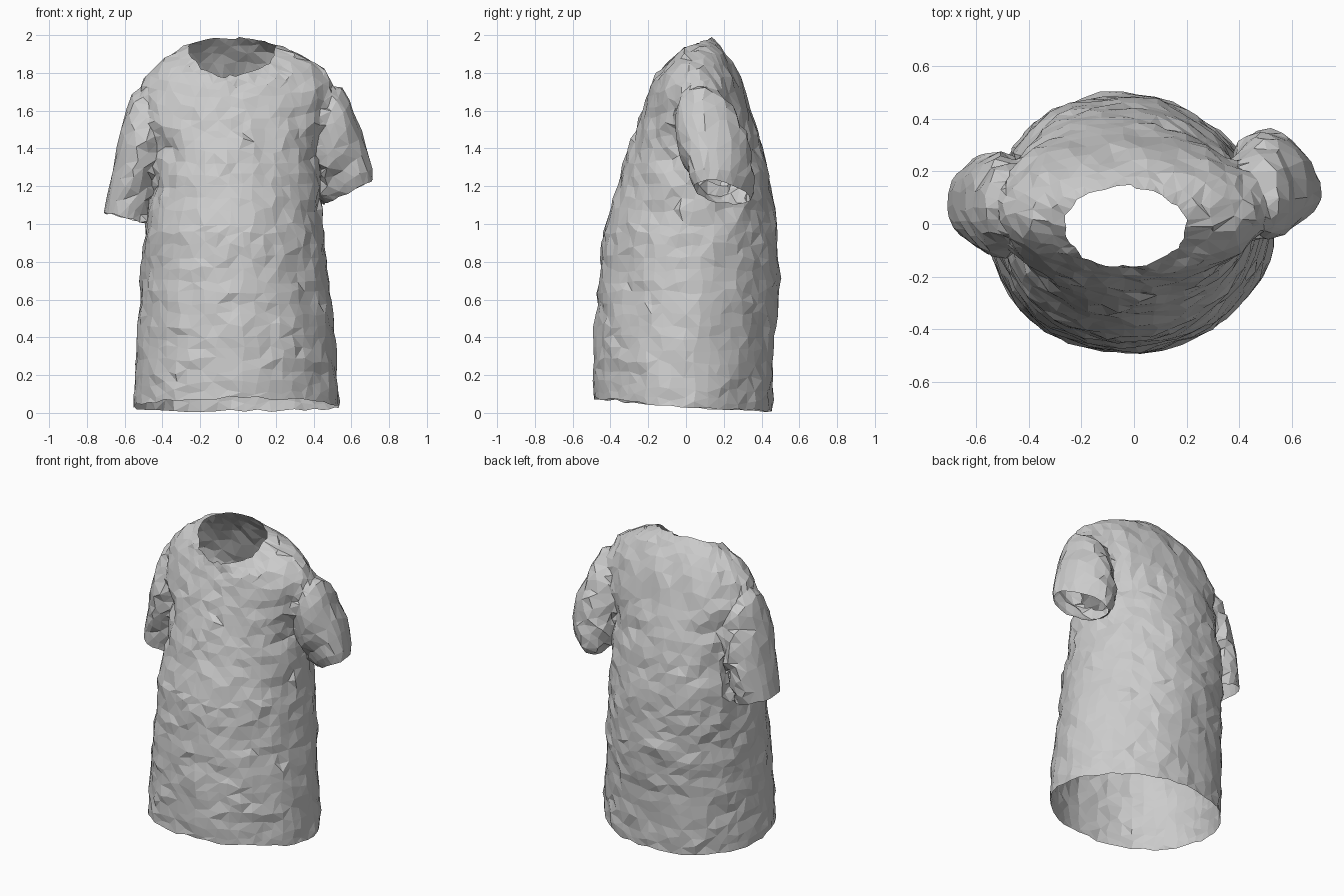
import bpy, bmesh, math, random
from mathutils import Vector, noise

random.seed(4)
cube = bpy.data.objects.get("Cube")
if cube:
    bpy.data.objects.remove(cube)


def make_material(name, colour):
    mat = bpy.data.materials.new(name)
    mat.use_nodes = True
    mat.diffuse_color = colour
    mat.node_tree.nodes["Principled BSDF"].inputs["Base Color"].default_value = colour
    return mat


cloth = make_material("light grey cloth", (0.6, 0.6, 0.6, 1))


def smooth_keys(keys):
    """Catmull-Rom interpolation between rows of section values, at even height steps."""
    rows = []
    last = len(keys) - 1
    for i in range(last):
        quad = list(zip(keys[max(i - 1, 0)], keys[i], keys[i + 1], keys[min(i + 2, last)]))
        steps = max(2, round(abs(keys[i + 1][1] - keys[i][1]) / .065))
        for s in range(steps):
            t = s / steps
            rows.append([b + 0.5 * t * (c - a + t * (2*a - 5*b + 4*c - d + t * (3*(b - c) + d - a)))
                         for a, b, c, d in quad])
    rows.append(keys[-1])
    return rows


def loft(name, rings):
    """Closed tube; its end caps carry material index 1 so they can be opened later."""
    bm = bmesh.new()
    loops = [[bm.verts.new(p) for p in ring] for ring in rings]
    n = len(loops[0])
    for a, b in zip(loops, loops[1:]):
        for i in range(n):
            j = (i + 1) % n
            bm.faces.new((a[i], a[j], b[j], b[i]))
    for loop in (loops[0], loops[-1]):
        centre = bm.verts.new(sum((v.co for v in loop), Vector()) / n)
        for i in range(n):
            bm.faces.new((loop[i], loop[(i + 1) % n], centre)).material_index = 1
    bmesh.ops.recalc_face_normals(bm, faces=bm.faces[:])
    mesh = bpy.data.meshes.new(name)
    bm.to_mesh(mesh)
    bm.free()
    mesh.materials.append(cloth)
    mesh.materials.append(cloth)
    obj = bpy.data.objects.new(name, mesh)
    bpy.context.collection.objects.link(obj)
    return obj


def body_ring(row, n=46):
    zf, zs, zb, x0, x1, yf, yb = row
    ring = []
    for i in range(n):
        a = math.tau * i / n
        c, s = math.cos(a), math.sin(a)
        # The cloth hangs fuller toward the right and back
        if s > 0:
            full = -.03 if c > 0 else .04 + .06 * math.exp(-((zs - 1.15) / .35) ** 2)
        else:
            full = -.02 if c > 0 else .02
        k = 1 + full * math.sin(2 * a) ** 2
        z = zs + ((zb if s > 0 else zf) - zs) * abs(s)
        ring.append(Vector(((x0 + x1) / 2 + k * c * (x1 - x0) / 2,
                            (yf + yb) / 2 + k * s * (yb - yf) / 2, z)))
    return ring


def sleeve_ring(row, n=20):
    xi, zi, xo, zo, yi, yo, r = row
    inner, outer = Vector((xi, yi, zi)), Vector((xo, yo, zo))
    mid, half = (inner + outer) / 2, (outer - inner) / 2
    return [mid + half * math.cos(math.tau * i / n) + Vector((0, r * math.sin(math.tau * i / n), 0))
            for i in range(n)]


# Body: heights at front, side, back; then left-right and front-back limits
body_keys = [
    (.08, .03, .01, -.55, .535, -.49, .455),
    (.4, .4, .4, -.535, .515, -.48, .47),
    (.7, .7, .7, -.51, .48, -.46, .495),
    (1.0, 1.0, 1.0, -.49, .455, -.42, .48),
    (1.2, 1.2, 1.2, -.46, .43, -.36, .45),
    (1.38, 1.42, 1.4, -.47, .43, -.305, .40),
    (1.55, 1.62, 1.6, -.52, .49, -.245, .345),
    (1.67, 1.76, 1.78, -.5, .51, -.205, .28),
    (1.75, 1.865, 1.91, -.39, .41, -.18, .21),
    (1.79, 1.93, 1.985, -.26, .20, -.165, .14),
]
shirt = loft("shirt", [body_ring(r) for r in smooth_keys(body_keys)])

# Sleeves: x and z of the inner and outer edge, y of both edges, half depth
left_keys = [
    (.30, 1.45, .40, 1.74, .08, .07, .09),
    (.36, 1.35, .56, 1.73, .14, .09, .18),
    (.39, 1.25, .62, 1.57, .20, .10, .20),
    (.41, 1.16, .69, 1.39, .24, .12, .17),
    (.45, 1.10, .71, 1.23, .26, .12, .13),
]
right_keys = [
    (-.30, 1.45, -.40, 1.72, .05, .05, .09),
    (-.38, 1.33, -.56, 1.69, .08, .06, .18),
    (-.43, 1.20, -.62, 1.50, .09, .06, .20),
    (-.45, 1.10, -.67, 1.27, .10, .07, .18),
    (-.47, 1.00, -.715, 1.06, .10, .07, .15),
]
bpy.context.view_layer.objects.active = shirt
for name, keys in (("left_sleeve", left_keys), ("right_sleeve", right_keys)):
    sleeve = loft(name, [sleeve_ring(r) for r in smooth_keys(keys)])
    mod = shirt.modifiers.new("join " + name, "BOOLEAN")
    mod.operation, mod.solver, mod.object = "UNION", "EXACT", sleeve
    bpy.ops.object.modifier_apply(modifier=mod.name)
    bpy.data.objects.remove(sleeve)

# Open the neck, hem and cuffs, then soften the armhole seams
bm = bmesh.new()
bm.from_mesh(shirt.data)
bmesh.ops.delete(bm, geom=[f for f in bm.faces if f.material_index == 1], context="FACES")
bmesh.ops.remove_doubles(bm, verts=bm.verts[:], dist=0.02)
bmesh.ops.triangulate(bm, faces=bm.faces[:])
shoulders = [v for v in bm.verts if abs(v.co.x) > .3 and v.co.z > 1.3 and not v.is_boundary]
bmesh.ops.smooth_vert(bm, verts=shoulders, factor=.5,
                      use_axis_x=True, use_axis_y=True, use_axis_z=True)
bm.normal_update()


def fold_height(p):
    """Draped cloth: flattened noise folds, stronger round the armholes."""
    armhole = math.exp(-((abs(p.x) - .44) / .1) ** 2 - ((p.z - 1.35) / .3) ** 2)
    broad = noise.noise(Vector((p.x * 4, p.y * 4, p.z * 6 + abs(p.x) * 4)))
    fine = noise.noise(Vector((p.x * 9 + 7, p.y * 9, p.z * 13 - abs(p.x) * 6)))
    height = (.01 + .015 * armhole) * broad + (.014 + .02 * armhole) * fine
    # Neck slit and the long crease below it
    if p.y < 0 and p.z > 1.57 and abs(p.x + .02) < .035:
        height -= .015
    if p.y < 0 and .1 < p.z < .95 and abs(p.x - .05) < .03:
        height += .008
    return height


# Fold the cloth and scatter the points along the surface for irregular facets
moves = []
for v in bm.verts:
    slack = .5 if v.is_boundary else 1
    drift = Vector([random.uniform(-.017, .017) for _ in range(3)])
    drift -= v.normal * drift.dot(v.normal) * .7
    moves.append((v, (v.normal * fold_height(v.co) + drift) * slack))
for v, move in moves:
    v.co += move
    v.co.z = min(max(v.co.z, 0), 2)
bmesh.ops.beautify_fill(bm, faces=bm.faces[:], edges=[e for e in bm.edges if e.is_manifold])
bmesh.ops.recalc_face_normals(bm, faces=bm.faces[:])
for f in bm.faces:
    f.smooth = False
    f.material_index = 0
bm.to_mesh(shirt.data)
bm.free()
shirt.data.materials.pop(index=1)
